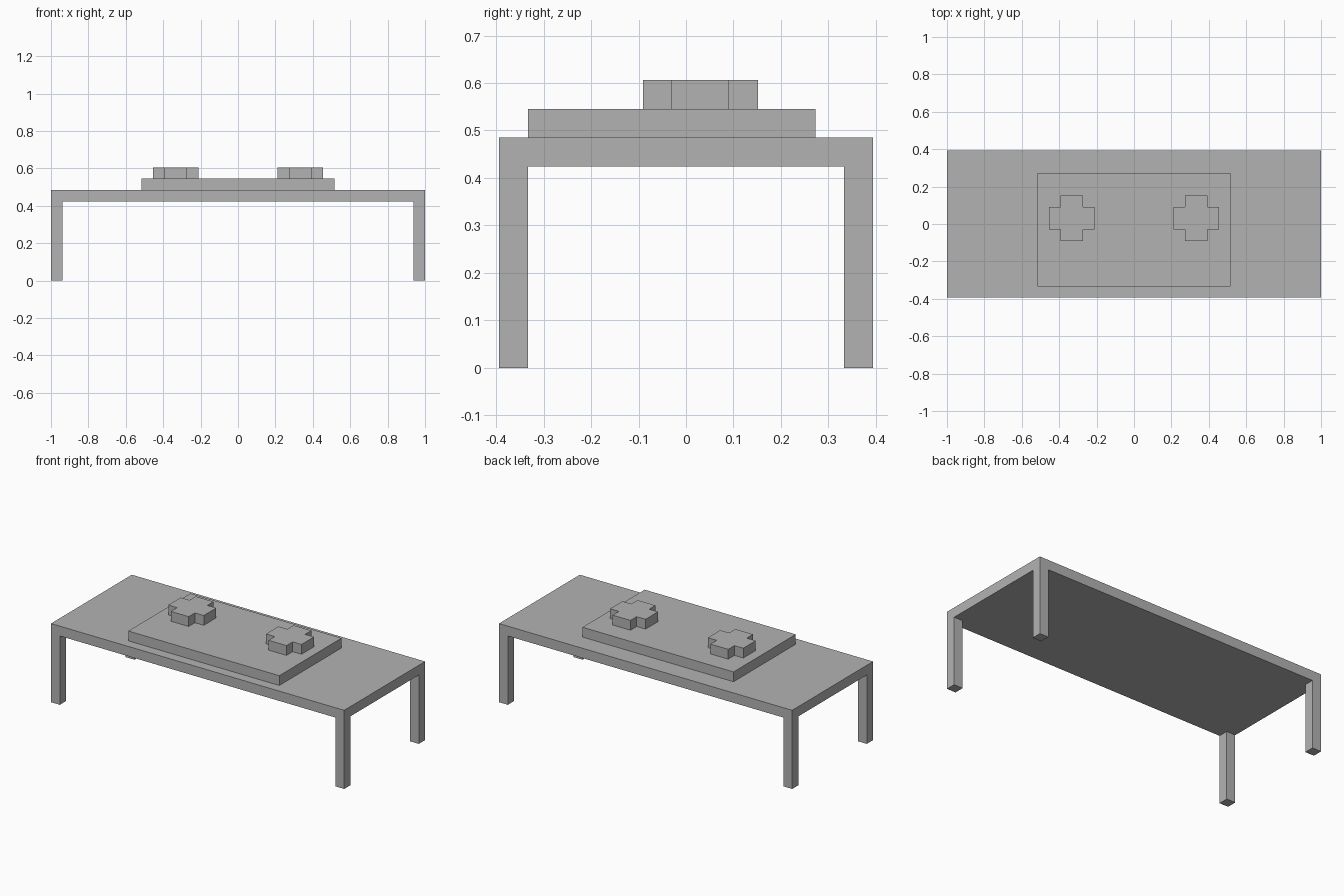
import bpy, bmesh
from mathutils import Matrix, Vector

if "Cube" in bpy.data.objects:
    bpy.data.objects.remove(bpy.data.objects["Cube"], do_unlink=True)

U = 2 / 33                      # one module: the thickness of every slab and leg
HALF_X, HALF_Y = 1.0, 6.5 * U   # half size of the table

grey = bpy.data.materials.new("plain grey")
grey.use_nodes = True
colour = (0.45, 0.45, 0.45, 1)
grey.diffuse_color = colour
grey.node_tree.nodes["Principled BSDF"].inputs["Base Color"].default_value = colour


def finish(name, bm):
    bmesh.ops.recalc_face_normals(bm, faces=bm.faces)
    mesh = bpy.data.meshes.new(name)
    bm.to_mesh(mesh)
    bm.free()
    mesh.materials.append(grey)
    obj = bpy.data.objects.new(name, mesh)
    bpy.context.collection.objects.link(obj)


def prism(outline, z, height):
    """Flat outline raised into a solid."""
    bm = bmesh.new()
    face = bm.faces.new([bm.verts.new((x, y, z)) for x, y in outline])
    raised = bmesh.ops.extrude_face_region(bm, geom=[face], use_keep_orig=True)["geom"]
    verts = [v for v in raised if isinstance(v, bmesh.types.BMVert)]
    bmesh.ops.translate(bm, verts=verts, vec=(0, 0, height))
    return bm


def rectangle(x0, x1, y0, y1):
    return [(x0, y0), (x1, y0), (x1, y1), (x0, y1)]


# Table: slab cut at the legs' inner edges, corner squares pulled down to the floor
table = prism(rectangle(-HALF_X, HALF_X, -HALF_Y, HALF_Y), 7 * U, U)
for axis, half in ((Vector((1, 0, 0)), HALF_X), (Vector((0, 1, 0)), HALF_Y)):
    for side in (-1, 1):
        bmesh.ops.bisect_plane(table, geom=table.verts[:] + table.edges[:] + table.faces[:],
                               plane_co=axis * side * (half - U), plane_no=axis)
corners = []
for face in table.faces:
    c = face.calc_center_median()
    if c.z < 7.1 * U and abs(c.x) > HALF_X - U and abs(c.y) > HALF_Y - U:
        corners.append(face)
legs = bmesh.ops.extrude_face_region(table, geom=corners)["geom"]
bmesh.ops.translate(table, verts=[v for v in legs if isinstance(v, bmesh.types.BMVert)],
                    vec=(0, 0, -7 * U))
finish("table", table)

# Raised board, set slightly towards the front
finish("board", prism(rectangle(-8.5 * U, 8.5 * U, -5.5 * U, 4.5 * U), 8 * U, U))

# Two plus-shaped blocks on the board
cross = []
for quarter in range(4):
    turn = Matrix(((0, -1), (1, 0)))
    for point in ((2, 1), (1, 1), (1, 2)):
        p = Vector(point)
        for _ in range(quarter):
            p = turn @ p
        cross.append(p * U)
for name, side in (("right_cross", -1), ("left_cross", 1)):
    offset = Vector((side * 5.5 * U, U / 2))
    finish(name, prism([p + offset for p in cross], 9 * U, U))
